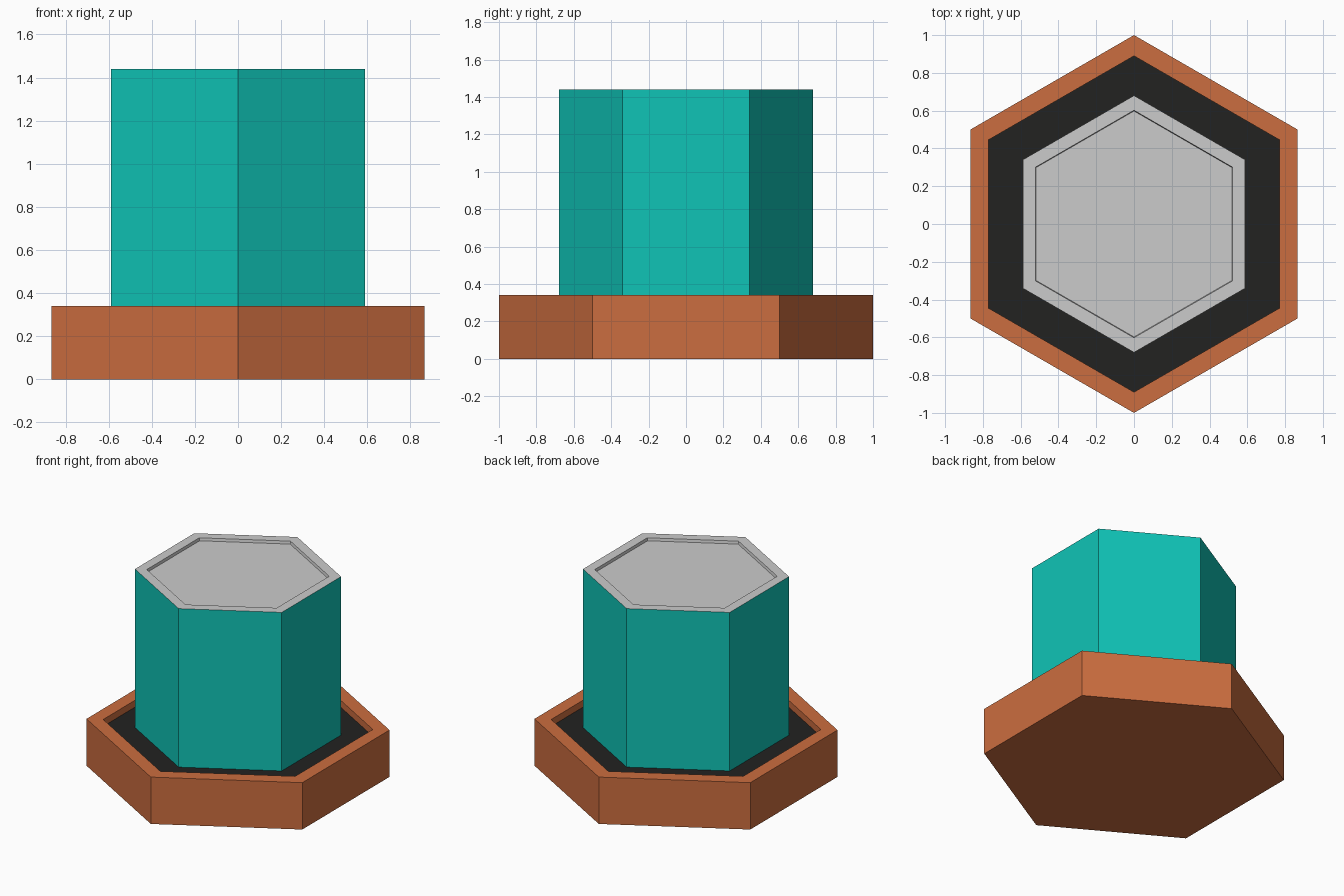
import bpy
import bmesh
from math import pi, sin, cos

if "Cube" in bpy.data.objects:
    bpy.data.objects.remove(bpy.data.objects["Cube"])

SIDES = 6


def hex_shell(name, profile, color=None):
    """Sweep a (radius, z) profile around six sides; radius 0 closes to a flat cap."""
    bm = bmesh.new()
    rings = []
    for r, z in profile:
        if r == 0:
            rings.append(None)
            continue
        rings.append([bm.verts.new((r * sin(2 * pi * i / SIDES),
                                    r * cos(2 * pi * i / SIDES), z))
                      for i in range(SIDES)])
    for k, (a, b) in enumerate(zip(rings, rings[1:])):
        if a is None:
            bm.faces.new(b)                  # bottom cap, facing down
        elif b is None:
            bm.faces.new(list(reversed(a)))  # top cap, facing up
        else:
            for i in range(SIDES):
                j = (i + 1) % SIDES
                bm.faces.new((a[j], a[i], b[i], b[j]))
    me = bpy.data.meshes.new(name)
    bm.to_mesh(me)
    bm.free()
    ob = bpy.data.objects.new(name, me)
    bpy.context.collection.objects.link(ob)
    if color:
        mat = bpy.data.materials.new(name + "_color")
        mat.diffuse_color = (*color, 1)
        mat.use_nodes = True
        mat.node_tree.nodes["Principled BSDF"].inputs["Base Color"].default_value = mat.diffuse_color
        me.materials.append(mat)
    return ob


FLOOR, RIM, TOP = 0.29, 0.34, 1.44

# Shallow tray with a raised rim
hex_shell("base_tray", [(0, 0), (1, 0), (1, RIM), (0.89, RIM), (0.89, FLOOR)],
          (0.60, 0.153, 0.05))

# Dark floor inside the tray
hex_shell("tray_floor", [(0.89, FLOOR), (0, FLOOR)], (0.016, 0.016, 0.015))

# Tall column
hex_shell("column", [(0.68, FLOOR), (0.68, TOP)], (0.005, 0.55, 0.47))

# Grey top with a slightly sunken panel
hex_shell("column_top", [(0.68, TOP), (0.602, TOP), (0.598, TOP - 0.02), (0, TOP - 0.02)])
